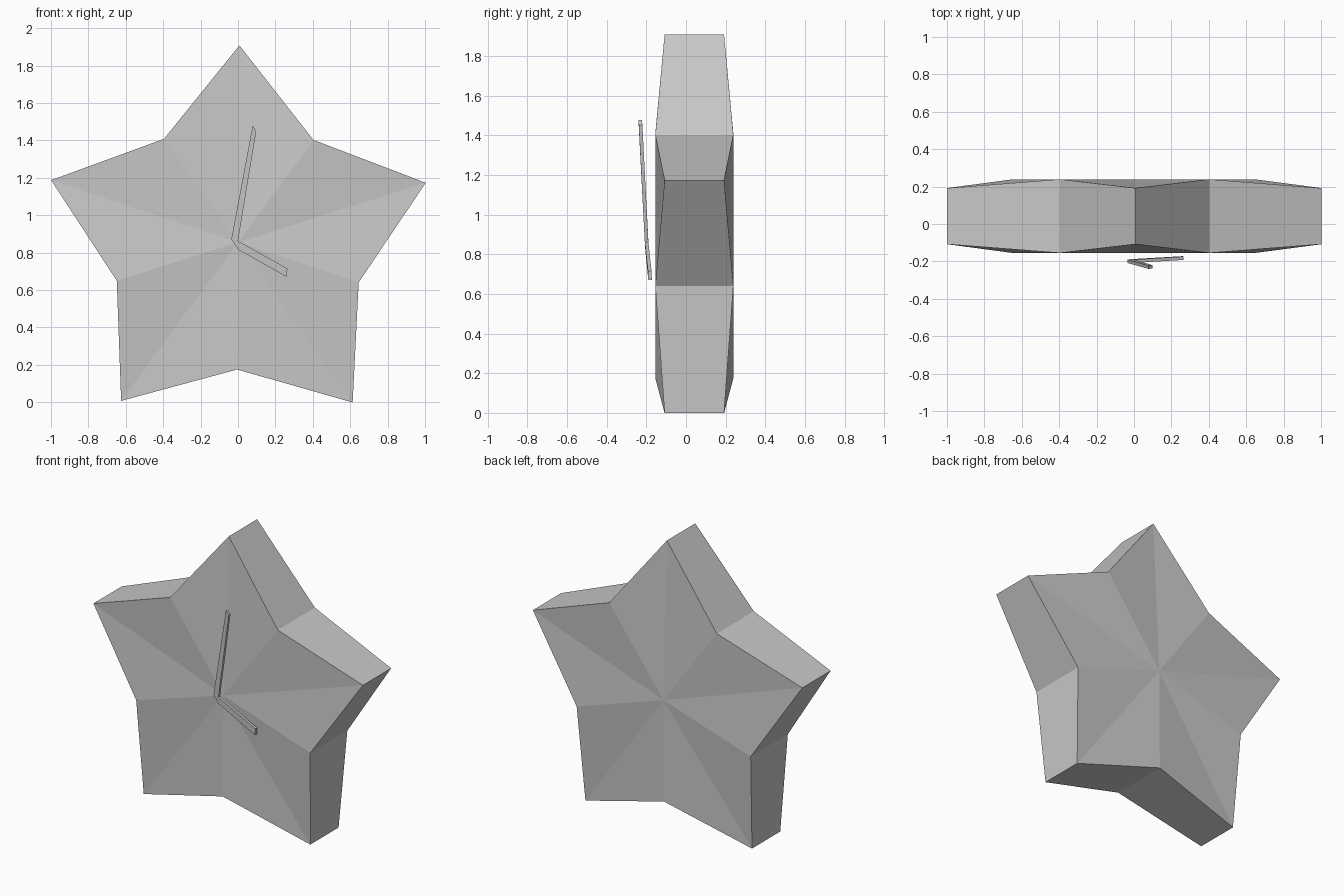
import bpy
import bmesh
from math import cos, sin, radians

cube = bpy.data.objects.get("Cube")
if cube:
    bpy.data.objects.remove(cube, do_unlink=True)

# One plain grey for every part
grey = bpy.data.materials.new("plain grey")
grey.use_nodes = True
colour = (0.58, 0.58, 0.58, 1)
grey.diffuse_color = colour
grey.node_tree.nodes["Principled BSDF"].inputs["Base Color"].default_value = colour


def finish(bm, name):
    bmesh.ops.recalc_face_normals(bm, faces=bm.faces)
    mesh = bpy.data.meshes.new(name)
    bm.to_mesh(mesh)
    bm.free()
    mesh.materials.append(grey)
    obj = bpy.data.objects.new(name, mesh)
    bpy.context.collection.objects.link(obj)
    return obj


# Star body: tips are thinner than the valleys and the centre
MID_Y, CENTRE_Z = 0.042, 0.855
TIP_RADIUS, VALLEY_RADIUS = 1.053, 0.68
TIP_HALF, VALLEY_HALF = 0.15, 0.197

bm = bmesh.new()
rings, hubs = [], []
for side in (-1, 1):
    ring = []
    for i in range(10):
        angle = radians(89.6 + 36 * i)
        r, half = (VALLEY_RADIUS, VALLEY_HALF) if i % 2 else (TIP_RADIUS, TIP_HALF)
        ring.append(bm.verts.new((r * cos(angle), MID_Y + side * half,
                                  CENTRE_Z + r * sin(angle))))
    rings.append(ring)
    hubs.append(bm.verts.new((0, MID_Y + side * VALLEY_HALF, CENTRE_Z)))
front, back = rings
for i in range(10):
    j = (i + 1) % 10
    bm.faces.new((front[i], front[j], hubs[0]))
    bm.faces.new((back[j], back[i], hubs[1]))
    bm.faces.new((front[j], front[i], back[i], back[j]))
finish(bm, "star_body")

# Clock hands: one bent strip, each row a pair of edge points (x, y, z)
rows = [
    ((0.078, -0.24, 1.478), (0.098, -0.238, 1.452)),
    ((-0.036, -0.208, 0.87), (0.0, -0.208, 0.863)),
    ((0.0, -0.205, 0.817), (0.0, -0.208, 0.863)),
    ((0.26, -0.19, 0.67), (0.264, -0.192, 0.715)),
]
THICK = 0.018
bm = bmesh.new()
outline = [row[0] for row in rows] + [rows[3][1], rows[1][1], rows[0][1]]
layers = [[bm.verts.new((x, y + dy, z)) for x, y, z in outline] for dy in (0, THICK)]
for layer in layers:
    a, b, c, d, e, f, g = layer
    for corners in ((a, b, f, g), (b, c, f), (c, d, e, f)):
        bm.faces.new(corners)
for i in range(len(outline)):
    j = (i + 1) % len(outline)
    bm.faces.new((layers[0][i], layers[0][j], layers[1][j], layers[1][i]))
finish(bm, "clock_hands")
